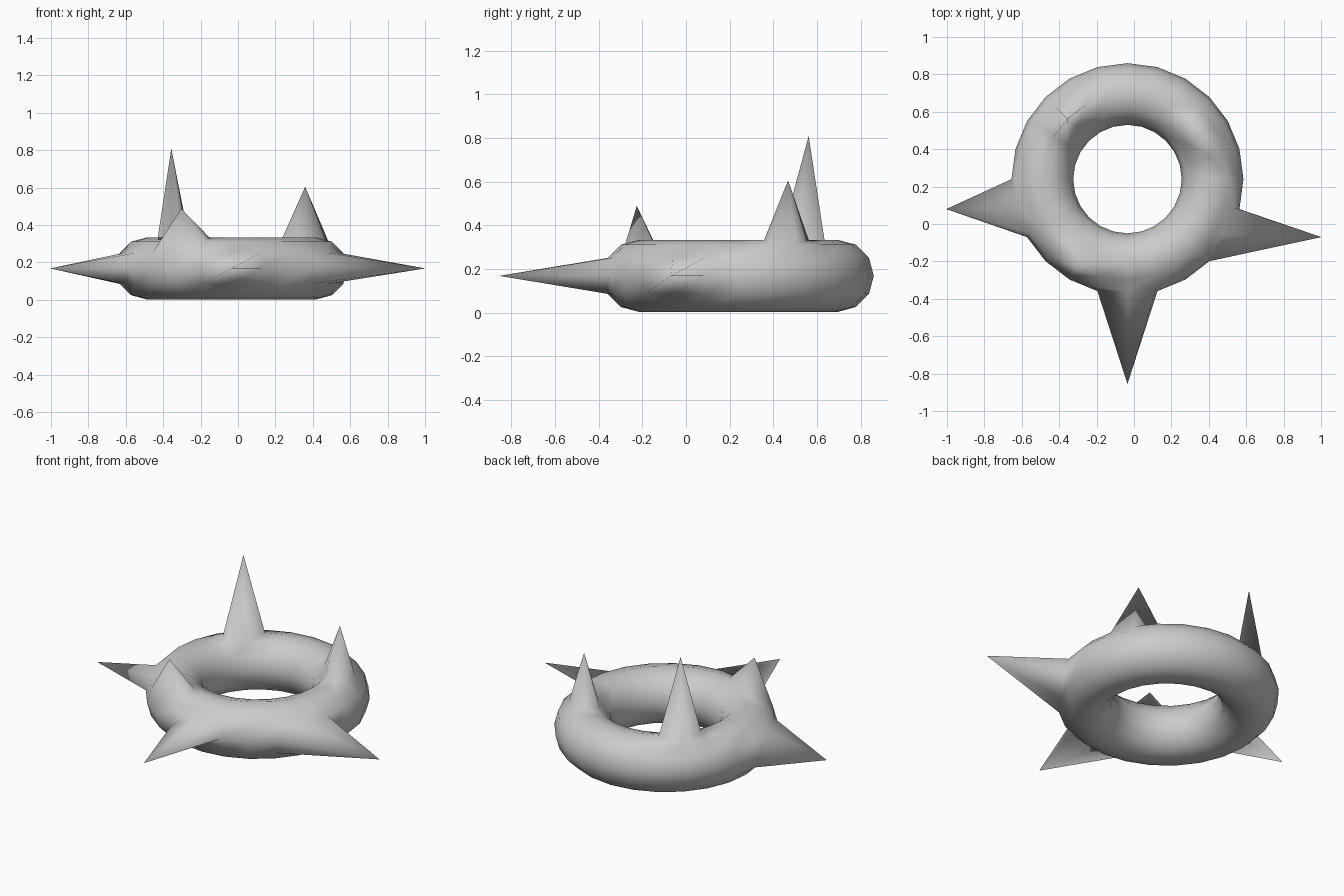
import bpy, bmesh
from math import cos, sin, radians
from mathutils import Vector

cube = bpy.data.objects.get("Cube")
if cube:
    bpy.data.objects.remove(cube)

CENTER = Vector((-0.035, 0.24, 0.168))
MAJOR, MINOR = 0.455, 0.165
SEGMENTS, SIDES = 24, 12

# Spikes: angle around ring, angle around tube, pull
SPIKES = {
    (195, 0): Vector((-0.37, 0, 0)),
    (270, 0): Vector((0, -0.475, 0)),
    (330, 0): Vector((0.5, 0, 0)),
    (135, 90): Vector((0, 0, 0.475)),
    (30, 90): Vector((0, 0, 0.272)),
    (240, 60): Vector((0, 0, 0.177)),
}

# Plain grey material
grey = bpy.data.materials.new("plain grey")
grey.use_nodes = True
color = (0.6, 0.6, 0.6, 1)
grey.diffuse_color = color
grey.node_tree.nodes["Principled BSDF"].inputs["Base Color"].default_value = color


def ring_point(around, tube):
    a, t = radians(around), radians(tube)
    r = MAJOR + MINOR * cos(t)
    return CENTER + Vector((r * cos(a), r * sin(a), MINOR * sin(t)))


# Ring whose chosen vertices are pulled out into spikes
bm = bmesh.new()
rows = []
for i in range(SEGMENTS):
    around = i * 360 // SEGMENTS
    row = []
    for j in range(SIDES):
        tube = j * 360 // SIDES
        pull = SPIKES.get((around, tube), Vector())
        row.append(bm.verts.new(ring_point(around, tube) + pull))
    rows.append(row)

for i in range(SEGMENTS):
    here, there = rows[i], rows[(i + 1) % SEGMENTS]
    for j in range(SIDES):
        k = (j + 1) % SIDES
        face = bm.faces.new((here[j], there[j], there[k], here[k]))
        face.smooth = True

mesh = bpy.data.meshes.new("spiked_ring")
bm.to_mesh(mesh)
bm.free()
mesh.materials.append(grey)
ring = bpy.data.objects.new("spiked_ring", mesh)
bpy.context.collection.objects.link(ring)
